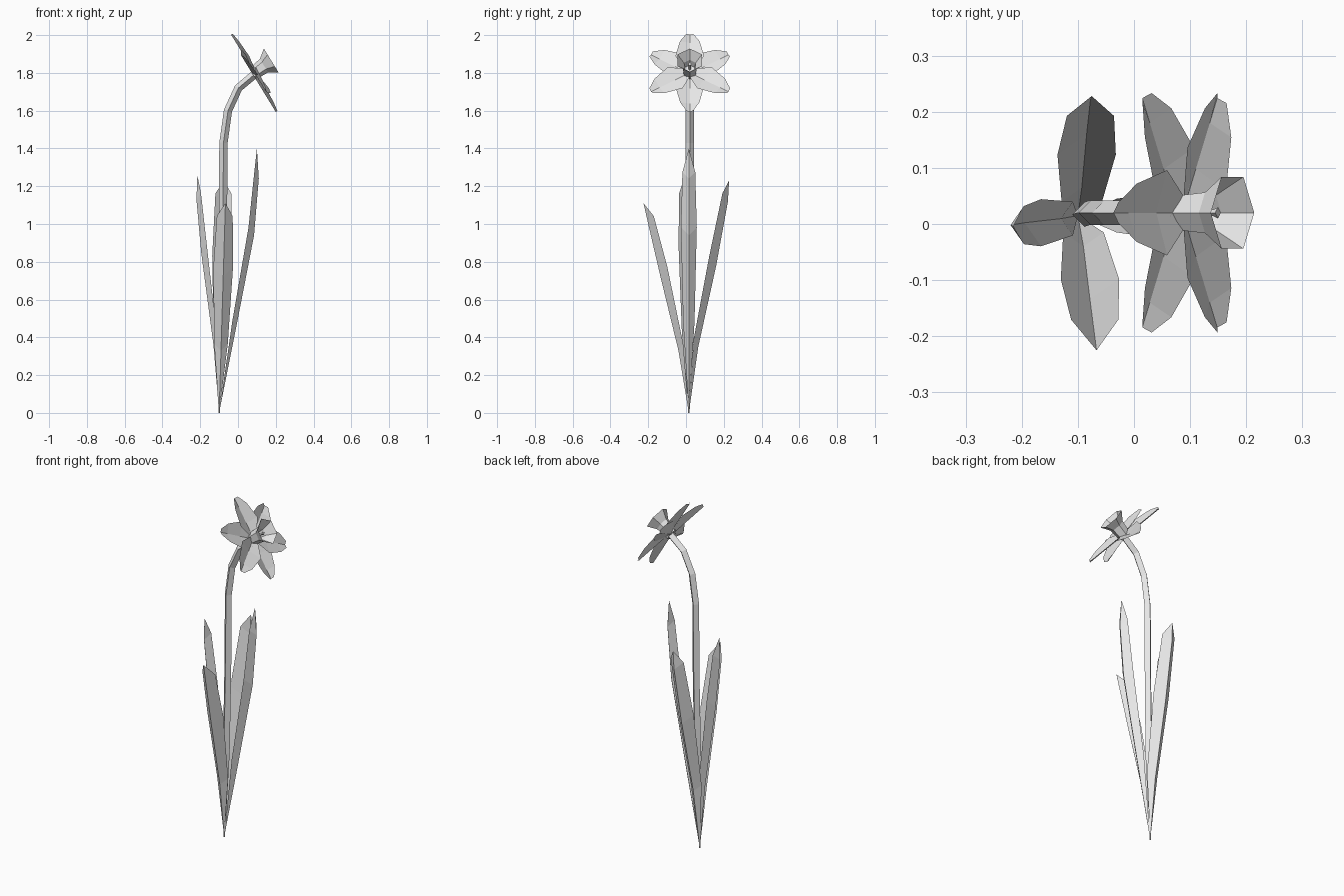
import bpy, bmesh
from math import sin, cos, pi, radians
from mathutils import Vector

old = bpy.data.objects.get("Cube")
if old:
    bpy.data.objects.remove(old, do_unlink=True)

grey = bpy.data.materials.new("light_grey")
grey.use_nodes = True
grey.diffuse_color = (0.8, 0.8, 0.8, 1)
grey.node_tree.nodes["Principled BSDF"].inputs["Base Color"].default_value = (0.8, 0.8, 0.8, 1)


def loft(name, rows, closed=False, cap=False):
    """Skin a list of equal-length point rows with flat faces."""
    bm = bmesh.new()
    rings = [[bm.verts.new(p) for p in row] for row in rows]
    n = len(rings[0])
    for a, b in zip(rings, rings[1:]):
        for i in range(n if closed else n - 1):
            j = (i + 1) % n
            bm.faces.new((a[i], a[j], b[j], b[i]))
    if cap:
        bm.faces.new(rings[-1])
    bmesh.ops.remove_doubles(bm, verts=bm.verts, dist=0.0005)
    bmesh.ops.recalc_face_normals(bm, faces=bm.faces)
    mesh = bpy.data.meshes.new(name)
    bm.to_mesh(mesh)
    bm.free()
    mesh.materials.append(grey)
    obj = bpy.data.objects.new(name, mesh)
    bpy.context.collection.objects.link(obj)
    return obj


UP = Vector((0, 0, 1))
SIDE = Vector((0, 1, 0))
ROOT = Vector((-0.1, 0.015, 0))


# Leaves: keeled blades, each keel given as (outward, height)
def leaf(name, angle, keel, widths, lean=0.0):
    out = Vector((cos(angle), sin(angle), 0))
    across = Vector((-sin(angle), cos(angle), 0))
    rows = [[ROOT] * 3]
    for (o, z), w in zip(keel, widths):
        mid = ROOT + out * o + UP * z + across * lean * z
        edge = mid - out * 0.7 * w + UP * w
        rows.append([edge - across * w, mid, edge + across * w])
    o, z = keel[-1]
    rows.append([ROOT + out * o + UP * z + across * lean * z] * 3)
    loft(name, rows)


WIDE = (0.036, 0.052, 0.042)
NARROW = (0.03, 0.042, 0.034)
leaf("right_leaf", pi, [(0.03, 0.36), (0.095, 0.85), (0.12, 1.13), (0.115, 1.26)], NARROW, 0.015)
leaf("left_leaf", 0, [(0.09, 0.45), (0.185, 0.94), (0.21, 1.24), (0.2, 1.4)], NARROW)
leaf("back_leaf", pi / 2, [(0.05, 0.35), (0.145, 0.78), (0.207, 1.12), (0.213, 1.23)], WIDE, -0.02)
leaf("front_leaf", -pi / 2, [(0.055, 0.33), (0.15, 0.72), (0.215, 1.0), (0.24, 1.11)], WIDE, 0.03)

# Stem: four-sided tube that bends over towards the flower
path = [Vector(p) for p in [(-0.1, 0.015, 0), (-0.088, 0.017, 0.5), (-0.08, 0.02, 1.0),
                            (-0.077, 0.02, 1.43), (-0.053, 0.02, 1.6),
                            (0.002, 0.02, 1.72), (0.085, 0.02, 1.79)]]
rings = []
for i, p in enumerate(path):
    along = (path[min(i + 1, len(path) - 1)] - path[max(i - 1, 0)]).normalized()
    normal = SIDE.cross(along)
    r = 0.022 if i else 0.004
    rings.append([p + r * (SIDE * cos(k * pi / 2) + normal * sin(k * pi / 2)) for k in range(4)])
loft("stem", rings, closed=True)

# Flower frame: axis tilted upwards
TILT = radians(31.5)
CENTRE = Vector((0.085, 0.02, 1.8))
AXIS = Vector((cos(TILT), 0, sin(TILT)))
RISE = Vector((-sin(TILT), 0, cos(TILT)))

# Petals: two layers of three, each with a folded midrib
PETAL = [(0.01, 0.025), (0.09, 0.076), (0.185, 0.052), (0.236, 0.018)]
for k in range(6):
    t = radians(30 + 60 * k)
    out = SIDE * cos(t) + RISE * sin(t)
    across = RISE * cos(t) - SIDE * sin(t)
    layer = CENTRE + AXIS * (0.008 if k % 2 else -0.004)
    rows = []
    for r, w in PETAL:
        mid = layer + out * r
        edge = mid + AXIS * 0.22 * w
        rows.append([edge - across * w, mid - AXIS * 0.006, edge + across * w])
    loft(f"petal_{k + 1}", rows)


def turned(name, profile, axis, sides=6):
    """Ring profile of (distance, radius) along the flower axis."""
    turn = [2 * pi * k / sides for k in range(sides)]
    rows = [[CENTRE + axis * d + r * (RISE * cos(a) + SIDE * sin(a)) for a in turn]
            for d, r in profile]
    loft(name, rows, closed=True, cap=True)


# Trumpet with a flared rim and hollow inside, and a small pistil
CUP_AXIS = Vector((cos(radians(36)), 0, sin(radians(36))))
turned("trumpet", [(-0.01, 0.034), (0.065, 0.042), (0.112, 0.074), (0.064, 0.036), (0.03, 0.028)], CUP_AXIS)
turned("pistil", [(0.03, 0.006), (0.07, 0.006), (0.08, 0.01)], CUP_AXIS, 4)
